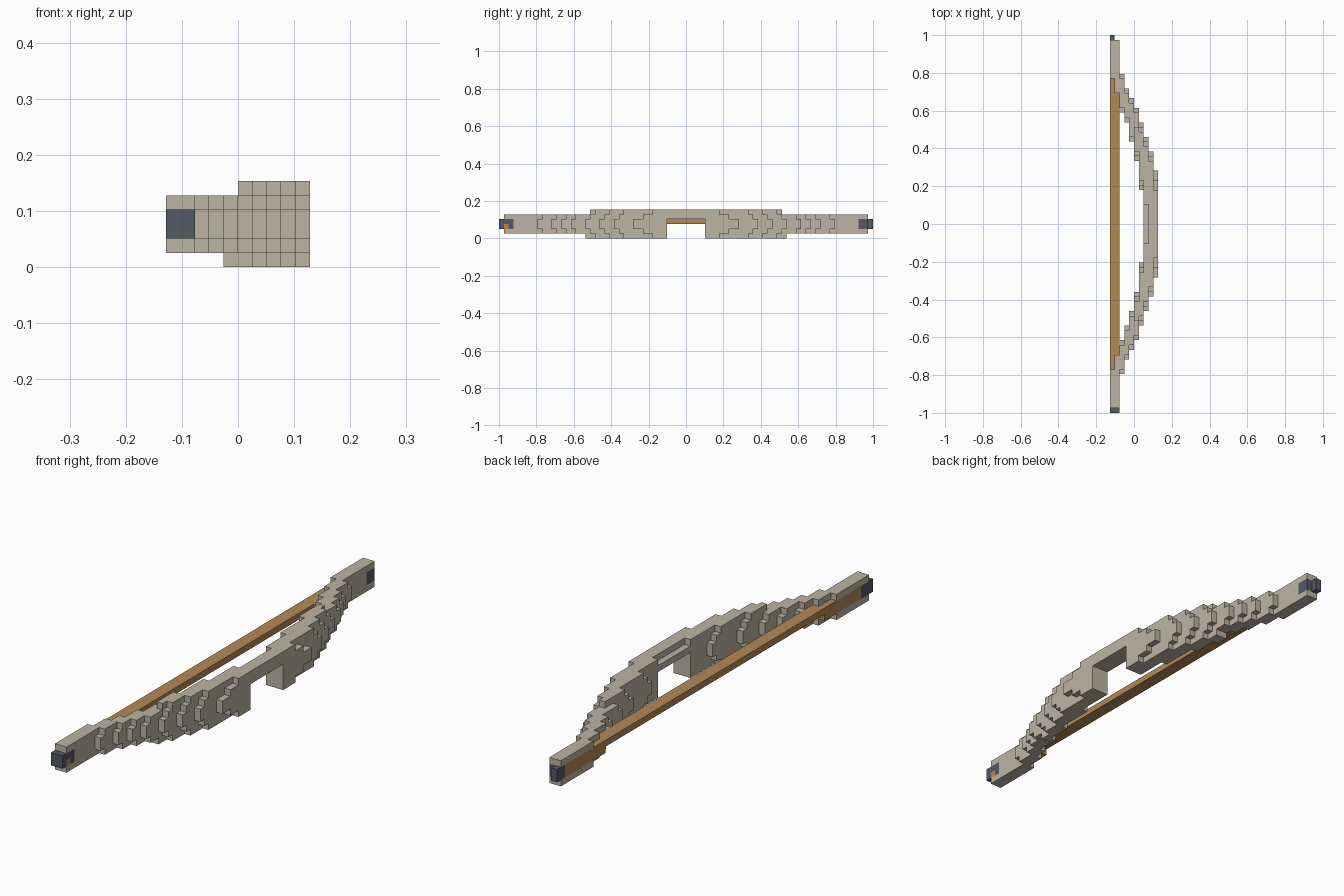
import bpy, bmesh
from mathutils import Vector

if "Cube" in bpy.data.objects:
    bpy.data.objects.remove(bpy.data.objects["Cube"])

U = 2 / 78  # edge of one block


def material(name, rgb):
    m = bpy.data.materials.new(name)
    m.use_nodes = True
    m.diffuse_color = (*rgb, 1)
    m.node_tree.nodes["Principled BSDF"].inputs["Base Color"].default_value = (*rgb, 1)
    return m


stone = material("pale stone", (0.50, 0.46, 0.37))
tan = material("tan cord", (0.45, 0.25, 0.095))
slate = material("dark slate", (0.09, 0.10, 0.125))


def block(x, y, z):
    """All block cells inside three half-open ranges."""
    return {(i, j, k) for i in range(*x) for j in range(*y) for k in range(*z)}


# Curved bow body: each column spans from an inner to an outer distance
inner_front = [30, 27, 24, 21, 18, 14, 8, 0, 0, 0]
inner_back = [30, 27, 23, 21, 17, 13, 7, 0, 0, 0]
outer = [38, 38, 31, 28, 26, 24, 21, 18, 15, 11]
body = set()
for c in range(10):
    for k in range(6):
        tier = {2: 0, 3: 0, 1: 1, 4: 1}.get(k, 2)
        for side, inner in ((-1, inner_front), (1, inner_back)):
            lo, hi = inner[c], outer[c]
            if c > 1:
                hi -= tier * (2 if c == 9 else 1)
            if 1 < c < 7:
                lo += tier
            if tier == 2:
                if c < (4 if k == 0 else 5):
                    continue
                hi = min(hi, 21 if k == 0 else 20)
                if c == 7:
                    lo = 4
            if k < 4:
                lo = max(lo, 4)  # opening under the grip
            for d in range(lo, hi):
                body.add((c, d if side > 0 else -d - 1, k))

# Bowstring, with thicker lashings towards the tips
string = block((0, 2), (-30, 30), (3, 4))
for a, b in ((-38, -27), (27, 38)):
    string |= block((0, 1), (a, b), (2, 4))

# Dark tips, set into the limb ends
tips = block((0, 2), (-39, -36), (2, 4)) | block((0, 1), (37, 39), (2, 4))
tips |= block((1, 2), (36, 38), (2, 4))
knot = {(1, -38, 2)}
tips -= knot
string = (string - tips) | knot
body -= string | tips
everything = body | string | tips


def build(name, cells, mat):
    """Skin the exposed sides of a set of cells."""
    bm = bmesh.new()
    for cell in cells:
        for axis in range(3):
            for s in (-1, 1):
                near = list(cell)
                near[axis] += s
                if tuple(near) in everything:
                    continue
                n = Vector([s if a == axis else 0 for a in range(3)])
                u = Vector([1 if a == (axis + 1) % 3 else 0 for a in range(3)])
                v = n.cross(u)
                mid = Vector(cell) + Vector((0.5, 0.5, 0.5)) + n / 2
                pts = [mid + (u * p + v * q) / 2
                       for p, q in ((-1, -1), (1, -1), (1, 1), (-1, 1))]
                bm.faces.new([bm.verts.new(((p.x - 5) * U, p.y * U, p.z * U)) for p in pts])
    bmesh.ops.remove_doubles(bm, verts=bm.verts, dist=U / 100)
    bmesh.ops.dissolve_limit(bm, angle_limit=0.01, verts=bm.verts, edges=bm.edges)
    me = bpy.data.meshes.new(name)
    bm.to_mesh(me)
    bm.free()
    me.materials.append(mat)
    bpy.context.collection.objects.link(bpy.data.objects.new(name, me))


build("bow_body", body, stone)
build("bowstring", string, tan)
build("limb_tips", tips, slate)
